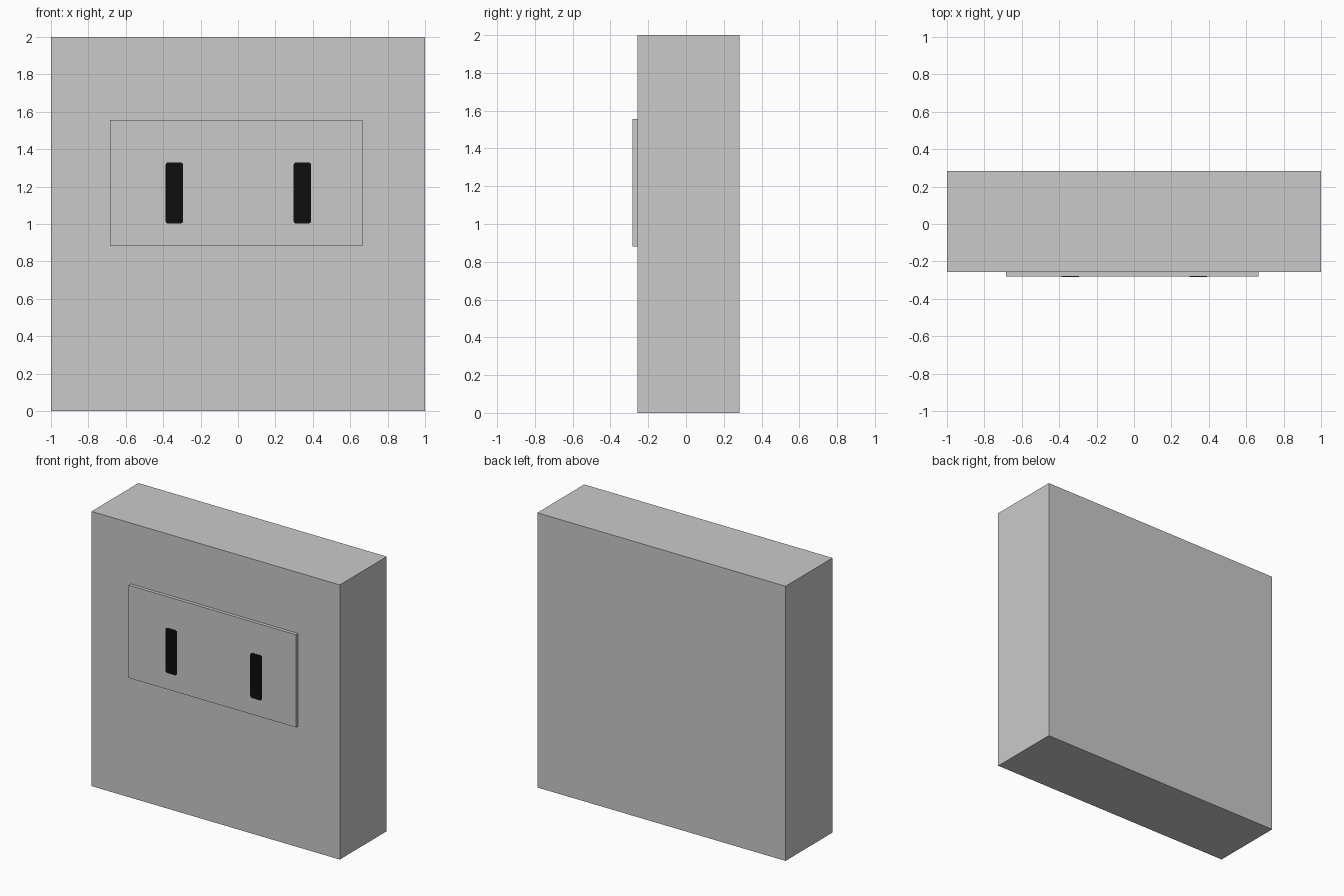
import bpy, bmesh, math

if "Cube" in bpy.data.objects:
    bpy.data.objects.remove(bpy.data.objects["Cube"])


def material(name, r, g, b):
    m = bpy.data.materials.new(name)
    m.diffuse_color = (r, g, b, 1)
    m.use_nodes = True
    m.node_tree.nodes["Principled BSDF"].inputs["Base Color"].default_value = m.diffuse_color
    return m


grey = material("light grey", 0.59, 0.59, 0.59)
black = material("black", 0.004, 0.004, 0.004)


def slab(name, outline, y0, y1, mat):
    """Extrude an (x, z) outline from the front y0 to the back y1."""
    bm = bmesh.new()
    face = bm.faces.new([bm.verts.new((x, y0, z)) for x, z in outline])
    ext = bmesh.ops.extrude_face_region(bm, geom=[face])["geom"]
    verts = [v for v in ext if isinstance(v, bmesh.types.BMVert)]
    bmesh.ops.translate(bm, verts=verts, vec=(0, y1 - y0, 0))
    bmesh.ops.recalc_face_normals(bm, faces=bm.faces)
    mesh = bpy.data.meshes.new(name)
    bm.to_mesh(mesh)
    bm.free()
    mesh.materials.append(mat)
    obj = bpy.data.objects.new(name, mesh)
    bpy.context.collection.objects.link(obj)
    return obj


def rect(x0, x1, z0, z1, r=0, steps=4):
    """Rectangle outline, with rounded corners when r > 0."""
    if r == 0:
        return [(x0, z0), (x1, z0), (x1, z1), (x0, z1)]
    pts = []
    corners = [(x1 - r, z1 - r), (x0 + r, z1 - r), (x0 + r, z0 + r), (x1 - r, z0 + r)]
    for i, (cx, cz) in enumerate(corners):
        for k in range(steps + 1):
            a = math.pi / 2 * (i + k / steps)
            pts.append((cx + r * math.cos(a), cz + r * math.sin(a)))
    return pts


# Main block
slab("body", rect(-1, 1, 0, 2), -0.257, 0.283, grey)

# Raised panel on the front
slab("front_panel", rect(-0.684, 0.665, 0.882, 1.557), -0.282, -0.257, grey)

# Two dark upright slots on the panel
for side, x in (("left", -0.34), ("right", 0.344)):
    slab(side + "_slot", rect(x - 0.047, x + 0.047, 1.002, 1.33, 0.016),
         -0.284, -0.279, black)
